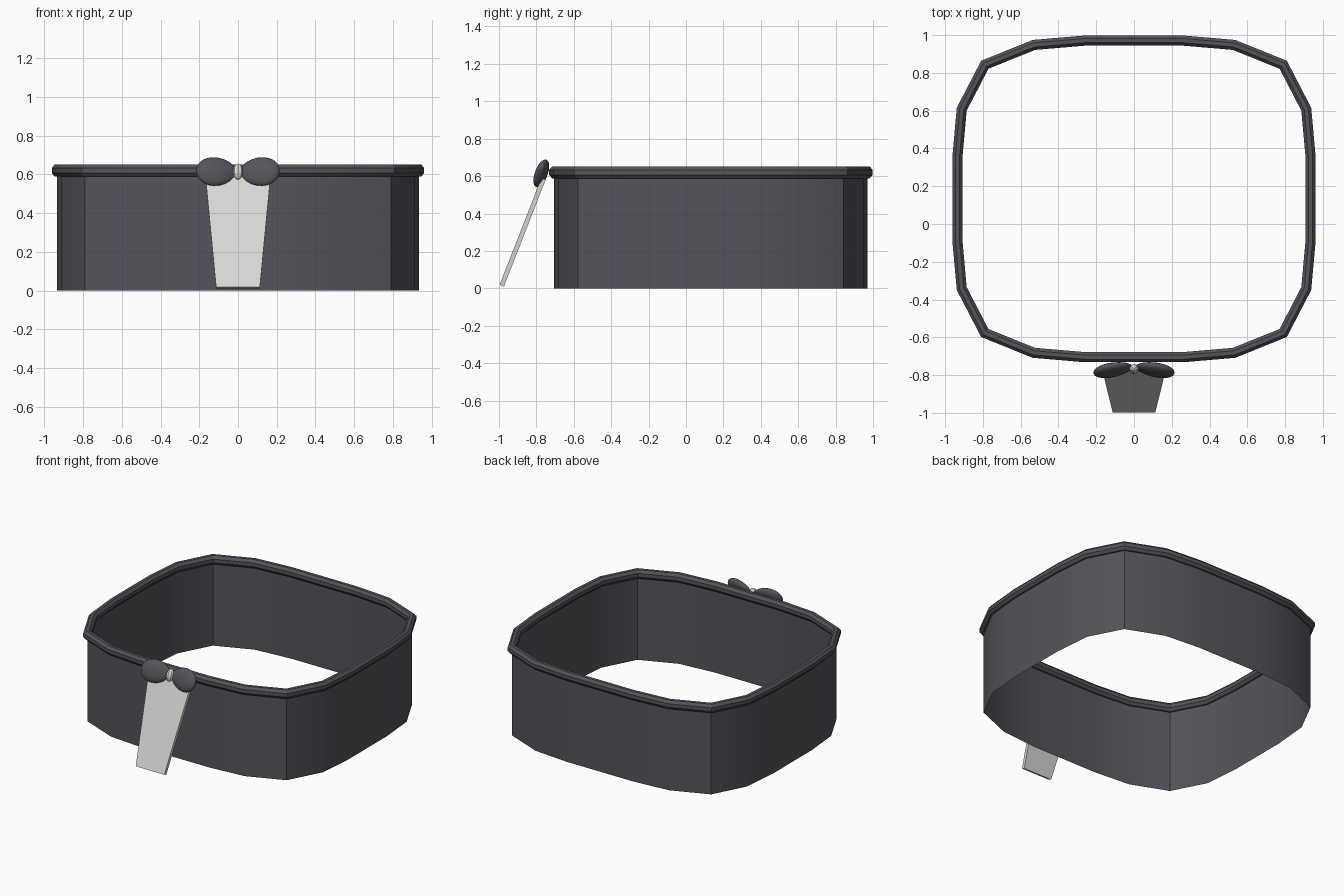
import bpy, bmesh, math
from mathutils import Matrix, Vector

if "Cube" in bpy.data.objects:
    bpy.data.objects.remove(bpy.data.objects["Cube"])


def make_material(name, rgb):
    m = bpy.data.materials.new(name)
    m.use_nodes = True
    m.diffuse_color = (*rgb, 1)
    m.node_tree.nodes["Principled BSDF"].inputs["Base Color"].default_value = (*rgb, 1)
    return m


dark = make_material("charcoal", (0.088, 0.088, 0.105))
pale = make_material("pale_grey", (0.70, 0.69, 0.67))


def finish(bm, name, mat, angle=None):
    mesh = bpy.data.meshes.new(name)
    bm.to_mesh(mesh)
    bm.free()
    mesh.materials.append(mat)
    ob = bpy.data.objects.new(name, mesh)
    bpy.context.collection.objects.link(ob)
    if angle:
        bpy.ops.object.select_all(action='DESELECT')
        ob.select_set(True)
        bpy.context.view_layer.objects.active = ob
        bpy.ops.object.shade_smooth_by_angle(angle=math.radians(angle))
    return ob


# Rounded-square outline, one quarter mirrored around, counter-clockwise
CENTRE_Y = 0.133
quarter = [(0.935, 0.22), (0.912, 0.475), (0.79, 0.71), (0.53, 0.815), (0.26, 0.838)]
outline = quarter + [(-x, y) for x, y in reversed(quarter)]
outline += [(-x, -y) for x, y in outline]
outline = [Vector((x, y + CENTRE_Y, 0)) for x, y in outline]
N = len(outline)


def loft(rings, closed_profile):
    """Join the profile rings placed around the outline."""
    bm = bmesh.new()
    vs = [[bm.verts.new(p) for p in r] for r in rings]
    k = len(vs[0])
    for i in range(N):
        a, b = vs[i], vs[(i + 1) % N]
        for j in range(k if closed_profile else k - 1):
            q = (j + 1) % k
            bm.faces.new((a[j], b[j], b[q], a[q]))
    bmesh.ops.recalc_face_normals(bm, faces=bm.faces)
    return bm


# Thin side wall
finish(loft([[p, p + Vector((0, 0, 0.62))] for p in outline], False),
       "side_wall", dark, 30)

# Octagonal rim tube with mitred corners
rings = []
for i, p in enumerate(outline):
    d0 = (p - outline[i - 1]).normalized()
    d1 = (outline[(i + 1) % N] - p).normalized()
    t = (d0 + d1).normalized()
    out = Vector((t.y, -t.x, 0)) / t.dot(d0)
    ring = []
    for k in range(8):
        a = math.tau * (k + 0.5) / 8
        ring.append(p + out * 0.029 * math.cos(a)
                    + Vector((0, 0, 0.62 + 0.034 * math.sin(a))))
    rings.append(ring)
finish(loft(rings, True), "rim_tube", dark, 30)

# Sloping tapered strap in front
bm = bmesh.new()
bmesh.ops.create_cube(bm, size=1)
foot, head = Vector((0, -0.985, 0.014)), Vector((0, -0.762, 0.585))
along = (head - foot).normalized()
across = Vector((0, -along.z, along.y))
for v in bm.verts:
    top = v.co.z > 0
    half = 0.168 if top else 0.113
    side = math.copysign(half, v.co.x)
    v.co = (head if top else foot) + across * math.copysign(0.0125, -v.co.y)
    v.co.x = side
bmesh.ops.recalc_face_normals(bm, faces=bm.faces)
finish(bm, "strap", pale)

# Pair of flattened bow loops, slimmer towards the knot
for name, s in (("left_bow_loop", 1), ("right_bow_loop", -1)):
    bm = bmesh.new()
    bmesh.ops.create_uvsphere(bm, u_segments=24, v_segments=14, radius=1)
    for v in bm.verts:
        f = 1 + 0.12 * v.co.x * s
        v.co = Vector((v.co.x * 0.105, v.co.y * 0.03 * f, v.co.z * 0.077 * f))
    rot = Matrix.Rotation(math.radians(-10 * s), 4, 'Z') @ Matrix.Rotation(math.radians(-20), 4, 'X')
    bm.transform(Matrix.Translation((0.112 * s, -0.772, 0.615)) @ rot)
    finish(bm, name, dark, 40)

# Faceted knot
bm = bmesh.new()
bmesh.ops.create_uvsphere(bm, u_segments=8, v_segments=8, radius=1)
bm.transform(Matrix.Translation((0, -0.768, 0.615)) @ Matrix.Rotation(math.radians(-20), 4, 'X')
             @ Matrix.Diagonal((0.027, 0.025, 0.043, 1)))
finish(bm, "knot", pale)
